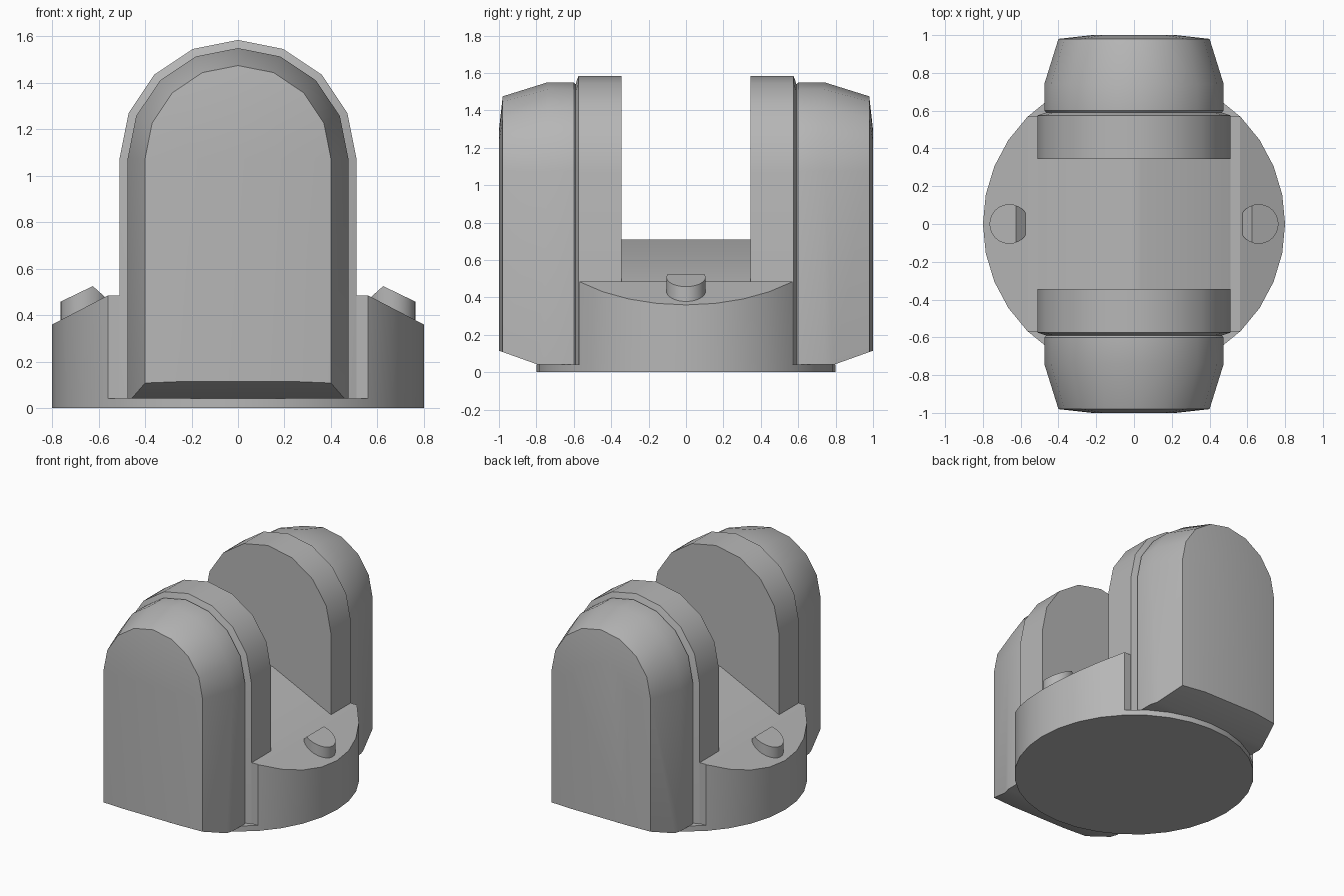
import bpy, bmesh, math
from mathutils import Vector

cube = bpy.data.objects.get("Cube")
if cube:
    bpy.data.objects.remove(cube, do_unlink=True)

# Single plain grey
grey = bpy.data.materials.new("plain_grey")
grey.use_nodes = True
GREY = (0.47, 0.47, 0.47, 1.0)
grey.diffuse_color = GREY
grey.node_tree.nodes["Principled BSDF"].inputs["Base Color"].default_value = GREY


def finish(bm, name, angle=30):
    """Turn the bmesh into a shaded, coloured object."""
    bmesh.ops.recalc_face_normals(bm, faces=bm.faces[:])
    mesh = bpy.data.meshes.new(name)
    bm.to_mesh(mesh)
    bm.free()
    mesh.materials.append(grey)
    obj = bpy.data.objects.new(name, mesh)
    bpy.context.collection.objects.link(obj)
    bpy.ops.object.select_all(action='DESELECT')
    obj.select_set(True)
    bpy.context.view_layer.objects.active = obj
    bpy.ops.object.shade_smooth_by_angle(angle=math.radians(angle))
    return obj


def cut(bm, point, normal):
    """Slice off everything on the normal's side and close the hole."""
    geom = bm.verts[:] + bm.edges[:] + bm.faces[:]
    res = bmesh.ops.bisect_plane(bm, geom=geom, dist=1e-5, plane_co=Vector(point),
                                 plane_no=Vector(normal).normalized(), clear_outer=True)
    edges = [e for e in res["geom_cut"] if isinstance(e, bmesh.types.BMEdge)]
    bmesh.ops.holes_fill(bm, edges=edges, sides=0)


def cylinder(radius, z0, z1, x=0.0, segments=32):
    """Upright closed cylinder."""
    bm = bmesh.new()
    bmesh.ops.create_cone(bm, cap_ends=True, segments=segments, radius1=radius,
                          radius2=radius, depth=z1 - z0)
    bmesh.ops.translate(bm, verts=bm.verts[:], vec=(x, 0, (z0 + z1) / 2))
    return bm


def loft(rings):
    """Skin a row of matching closed rings and cap both ends."""
    bm = bmesh.new()
    rows = [[bm.verts.new(p) for p in ring] for ring in rings]
    n = len(rows[0])
    for a, b in zip(rows, rows[1:]):
        for i in range(n):
            j = (i + 1) % n
            bm.faces.new((a[i], a[j], b[j], b[i]))
    bm.faces.new(rows[0])
    bm.faces.new(rows[-1])
    return bm


def arch(half_width, y, bottom=0.04, spring=1.075, steps=8):
    """Round-topped outline standing in a plane of constant y."""
    pts = [(half_width, y, bottom)]
    for i in range(steps + 1):
        a = math.pi * i / steps
        pts.append((half_width * math.cos(a), y, spring + half_width * math.sin(a)))
    return pts + [(-half_width, y, bottom)]


# Thin round foot
finish(cylinder(0.80, 0.0, 0.04), "base_disc")

# Main body: disc with flat front and back, sloping shoulders left and right
body = cylinder(0.80, 0.04, 0.485)
for s in (-1, 1):
    cut(body, (0, s * 0.57, 0), (0, s, 0))
    cut(body, (s * 0.80, 0, 0.36), (s * 0.125, 0, 0.24))
finish(body, "base_body", 20)

# Pitched saddle between the two housings
saddle = [(0.51, 0.44), (0.51, 0.485), (0.04, 0.71), (-0.04, 0.71), (-0.51, 0.485), (-0.51, 0.44)]
finish(loft([[(x, y, z) for x, z in saddle] for y in (-0.36, 0.36)]), "saddle")

# Arched housings: wide inner plate, narrow groove, tapering outer shell, domed face
SECTIONS = [(0.345, 0.51), (0.575, 0.51), (0.582, 0.49), (0.59, 0.465), (0.60, 0.475),
            (0.74, 0.475), (0.98, 0.40), (1.0, 0.22)]
for s, name in ((-1, "front_housing"), (1, "back_housing")):
    bm = loft([arch(w, s * y) for y, w in SECTIONS])
    # sloping underside at the outer end
    cut(bm, (0, s * 0.79, 0.04), (0, s * 0.075, -0.21))
    finish(bm, name)

# Side pins with a pitched top and a flat inner side
for s, name in ((-1, "right_pin"), (1, "left_pin")):
    bm = cylinder(0.105, 0.34, 0.60, x=s * 0.66, segments=24)
    cut(bm, (s * 0.575, 0, 0), (-s, 0, 0))
    cut(bm, (s * 0.625, 0, 0.525), (s * 0.065, 0, 0.135))
    cut(bm, (s * 0.625, 0, 0.525), (-s * 0.045, 0, 0.05))
    finish(bm, name)
